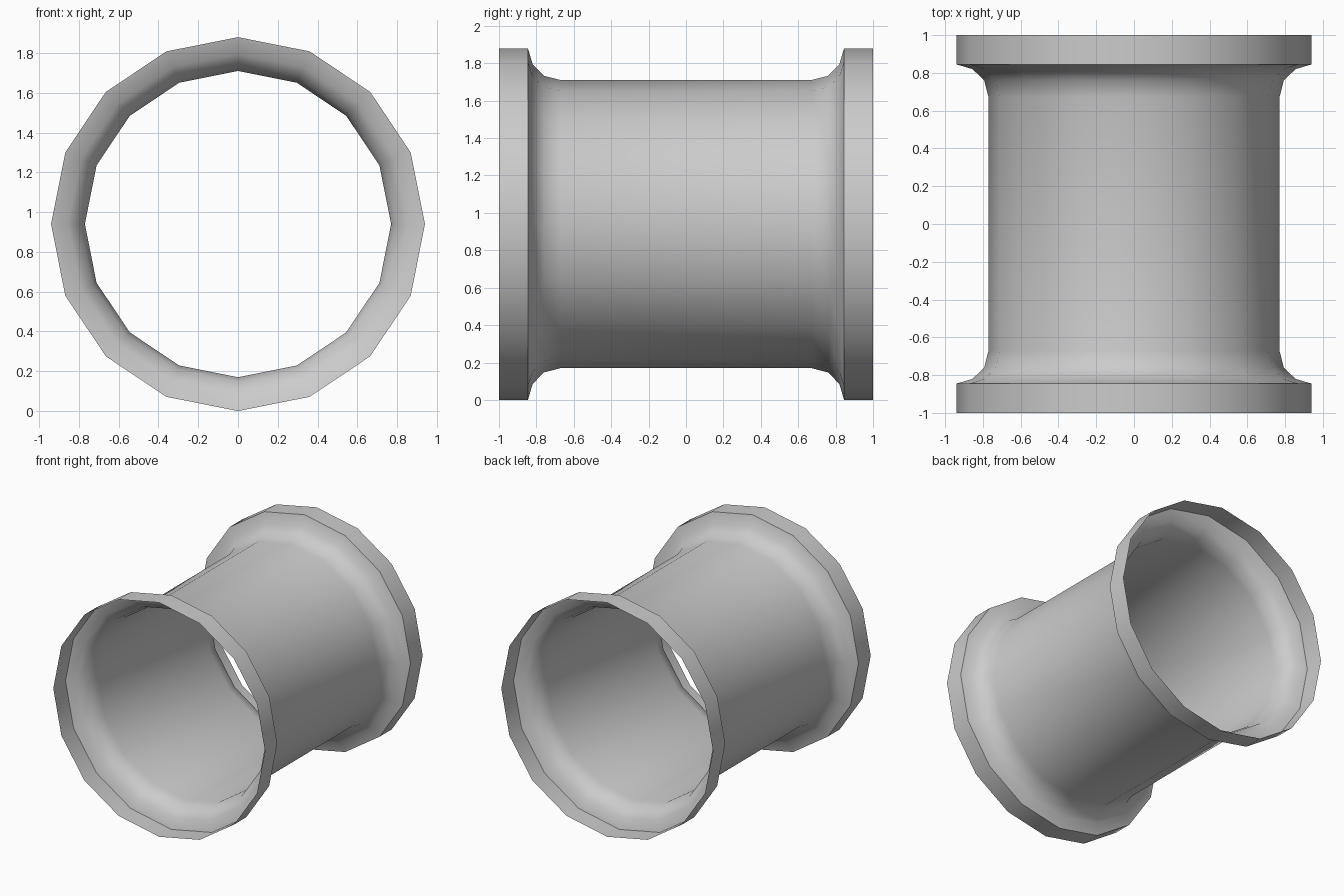
import bpy, bmesh, math

if "Cube" in bpy.data.objects:
    bpy.data.objects.remove(bpy.data.objects["Cube"])

SIDES = 16
CENTRE_Z = 0.94

# Half profile (y, radius) from the body to the flange rim, mirrored for the front
half = [(0.67, 0.77), (0.76, 0.793), (0.82, 0.855), (0.845, 0.94), (1.0, 0.94)]
profile = [(-y, r) for y, r in reversed(half)] + half

# Open thin-walled sleeve with a flange at each end
bm = bmesh.new()
rings = []
for y, r in profile:
    angles = [2 * math.pi * i / SIDES for i in range(SIDES)]
    rings.append([bm.verts.new((r * math.sin(a), y, CENTRE_Z + r * math.cos(a)))
                  for a in angles])
for a, b in zip(rings, rings[1:]):
    for i in range(SIDES):
        j = (i + 1) % SIDES
        bm.faces.new((a[i], b[i], b[j], a[j]))
bmesh.ops.recalc_face_normals(bm, faces=bm.faces)
# Ensure the shell faces outward
f = bm.faces[:][0]
c = f.calc_center_median()
if f.normal.x * c.x + f.normal.z * (c.z - CENTRE_Z) < 0:
    bmesh.ops.reverse_faces(bm, faces=bm.faces)

mesh = bpy.data.meshes.new("flanged_sleeve")
bm.to_mesh(mesh)
bm.free()
sleeve = bpy.data.objects.new("flanged_sleeve", mesh)
bpy.context.collection.objects.link(sleeve)

# Smooth round the tube, sharp at the flange shoulder
bpy.context.view_layer.objects.active = sleeve
sleeve.select_set(True)
bpy.ops.object.shade_smooth_by_angle(angle=math.radians(40))
